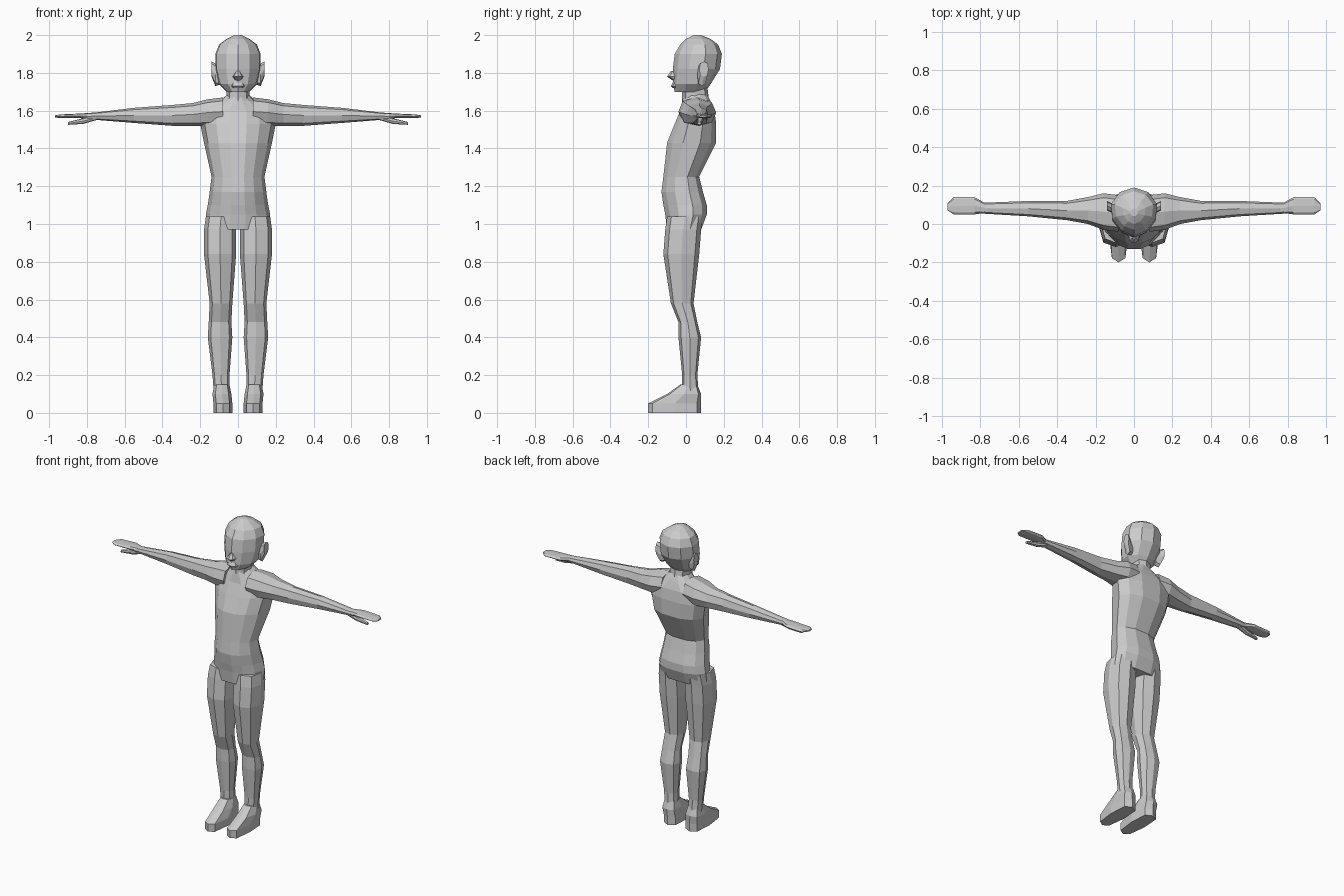
import bpy
import bmesh
from math import cos, sin, tau, copysign

cube = bpy.data.objects.get("Cube")
if cube:
    bpy.data.objects.remove(cube)

grey = bpy.data.materials.new("plain grey")
grey.use_nodes = True
colour = (0.6, 0.6, 0.6, 1)
grey.diffuse_color = colour
grey.node_tree.nodes["Principled BSDF"].inputs["Base Color"].default_value = colour


def section(sides, flat_front=False, squareness=0.8, taper=0):
    """Unit cross-section of a rounded polygon, narrowed towards the front by taper."""
    shift = 0.5 if flat_front else 0
    points = []
    for i in range(sides):
        angle = tau * (i + shift) / sides - tau / 4
        u, v = [copysign(abs(c) ** squareness, c) for c in (cos(angle), sin(angle))]
        points.append((u * min(1, 1 + taper * v), v))
    widest = max(u for u, v in points)
    deepest = max(v for u, v in points)
    return [(u / widest, v / deepest) for u, v in points]


def level(z, half_width, front, back, side=0):
    """Horizontal ring of an upright part."""
    return [((side + u * half_width, (front + back) / 2 + v * (back - front) / 2, z))
            for u, v in level.shape]


def cuff(x, front, back, bottom, top):
    """Vertical ring of a part that reaches sideways."""
    return [(x, (front + back) / 2 + u * (back - front) / 2,
             (bottom + top) / 2 + v * (top - bottom) / 2) for u, v in OVAL]


def skin(name, rings, mirrored=False):
    """Join the rings with flat faces and close both ends."""
    bm = bmesh.new()
    loops = [[bm.verts.new(point) for point in ring] for ring in rings]
    for low, high in zip(loops, loops[1:]):
        for i in range(len(low)):
            bm.faces.new((low[i - 1], low[i], high[i], high[i - 1]))
    bm.faces.new(loops[0])
    bm.faces.new(loops[-1])
    bmesh.ops.recalc_face_normals(bm, faces=bm.faces)
    mesh = bpy.data.meshes.new(name)
    bm.to_mesh(mesh)
    bm.free()
    mesh.materials.append(grey)
    part = bpy.data.objects.new(name, mesh)
    bpy.context.collection.objects.link(part)
    if mirrored:
        part.modifiers.new("Mirror", "MIRROR").use_axis[0] = True


OVAL = section(sides=8)

# Trunk, from the crotch up to the collar
level.shape = section(sides=12, flat_front=True, taper=0.35)
skin("torso", [
    level(z=0.97, half_width=0.17, front=-0.1, back=0.08),
    level(z=1.05, half_width=0.17, front=-0.11, back=0.11),
    level(z=1.1, half_width=0.16, front=-0.12, back=0.11),
    level(z=1.17, half_width=0.15, front=-0.13, back=0.09),
    level(z=1.25, half_width=0.14, front=-0.12, back=0.07),
    level(z=1.43, half_width=0.18, front=-0.1, back=0.16),
    level(z=1.53, half_width=0.2, front=-0.06, back=0.16),
    level(z=1.6, half_width=0.19, front=-0.03, back=0.15),
    level(z=1.65, half_width=0.1, front=-0.02, back=0.13),
    level(z=1.69, half_width=0.05, front=-0.01, back=0.11),
])

# Head, pointed at the front and back
level.shape = section(sides=10, squareness=1, taper=0.2)
skin("head", [
    level(z=1.7, half_width=0.06, front=-0.06, back=0.1),
    level(z=1.74, half_width=0.1, front=-0.07, back=0.13),
    level(z=1.82, half_width=0.12, front=-0.07, back=0.18),
    level(z=1.9, half_width=0.12, front=-0.06, back=0.19),
    level(z=1.95, half_width=0.1, front=-0.03, back=0.17),
    level(z=1.98, half_width=0.06, front=0, back=0.13),
    level(z=2, half_width=0.02, front=0.04, back=0.08),
])

# Neck and face
level.shape = OVAL
skin("neck", [
    level(z=1.6, half_width=0.08, front=-0.02, back=0.14),
    level(z=1.67, half_width=0.06, front=-0.02, back=0.12),
    level(z=1.75, half_width=0.06, front=-0.02, back=0.11),
])
skin("nose", [
    level(z=1.76, half_width=0.02, front=-0.07, back=0),
    level(z=1.78, half_width=0.03, front=-0.1, back=0),
    level(z=1.81, half_width=0.01, front=-0.08, back=0),
])
skin("lips", [
    level(z=1.72, half_width=0.03, front=-0.07, back=0),
    level(z=1.73, half_width=0.04, front=-0.08, back=0),
    level(z=1.75, half_width=0.03, front=-0.07, back=0),
])
skin("ears", [
    cuff(x=0.09, front=0.06, back=0.1, bottom=1.74, top=1.82),
    cuff(x=0.12, front=0.06, back=0.11, bottom=1.73, top=1.85),
    cuff(x=0.14, front=0.07, back=0.12, bottom=1.78, top=1.86),
], mirrored=True)

# Arms, with flat hands and a thumb below
skin("arms", [
    cuff(x=0.08, front=-0.04, back=0.15, bottom=1.52, top=1.67),
    cuff(x=0.16, front=-0.03, back=0.16, bottom=1.52, top=1.66),
    cuff(x=0.24, front=0, back=0.14, bottom=1.52, top=1.64),
    cuff(x=0.35, front=0.02, back=0.12, bottom=1.52, top=1.63),
    cuff(x=0.55, front=0.04, back=0.12, bottom=1.535, top=1.615),
    cuff(x=0.8, front=0.055, back=0.11, bottom=1.555, top=1.585),
], mirrored=True)
skin("hands", [
    cuff(x=0.76, front=0.06, back=0.1, bottom=1.555, top=1.59),
    cuff(x=0.83, front=0.05, back=0.14, bottom=1.56, top=1.585),
    cuff(x=0.94, front=0.05, back=0.14, bottom=1.56, top=1.58),
    cuff(x=0.97, front=0.07, back=0.11, bottom=1.565, top=1.575),
], mirrored=True)
skin("thumbs", [
    cuff(x=0.75, front=0.06, back=0.1, bottom=1.55, top=1.575),
    cuff(x=0.82, front=0.06, back=0.09, bottom=1.53, top=1.56),
    cuff(x=0.9, front=0.06, back=0.08, bottom=1.525, top=1.54),
], mirrored=True)

# Legs
skin("legs", [
    level(z=0.06, half_width=0.04, front=-0.02, back=0.07, side=0.085),
    level(z=0.2, half_width=0.045, front=-0.02, back=0.06, side=0.09),
    level(z=0.4, half_width=0.065, front=-0.04, back=0.08, side=0.095),
    level(z=0.48, half_width=0.06, front=-0.04, back=0.06, side=0.095),
    level(z=0.58, half_width=0.06, front=-0.08, back=0.04, side=0.09),
    level(z=0.84, half_width=0.085, front=-0.12, back=0.07, side=0.095),
    level(z=0.97, half_width=0.085, front=-0.11, back=0.08, side=0.095),
    level(z=1.04, half_width=0.08, front=-0.1, back=0.09, side=0.09),
], mirrored=True)

# Feet, flat underneath with narrowed toes
level.shape = section(sides=8, squareness=0.5, taper=0.2)
skin("feet", [
    level(z=0, half_width=0.05, front=-0.2, back=0.08, side=0.08),
    level(z=0.05, half_width=0.05, front=-0.2, back=0.08, side=0.08),
    level(z=0.1, half_width=0.05, front=-0.1, back=0.08, side=0.085),
    level(z=0.15, half_width=0.04, front=-0.03, back=0.06, side=0.085),
], mirrored=True)
